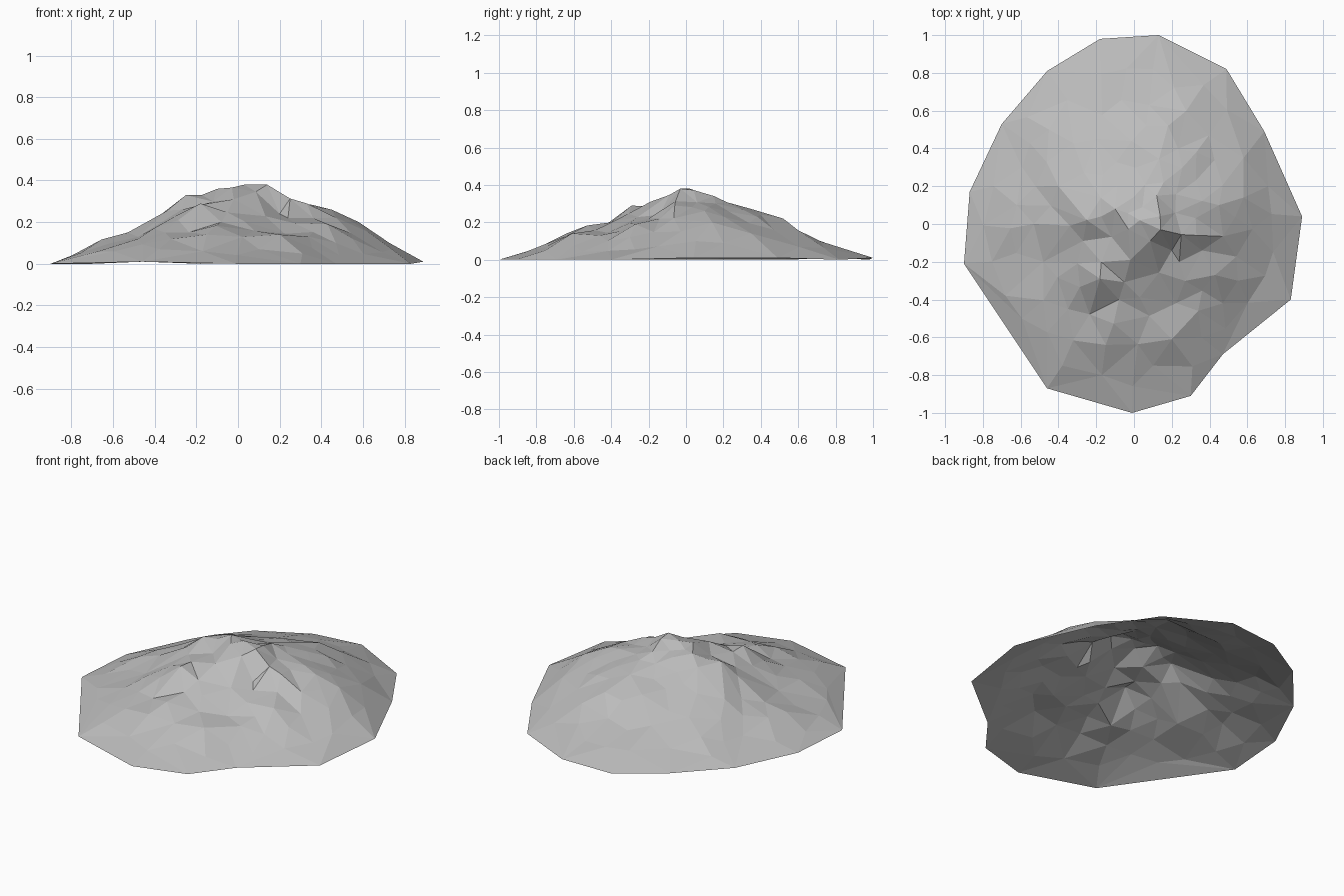
import bpy
import random
from mathutils import Vector
from mathutils.bvhtree import BVHTree
from mathutils.geometry import delaunay_2d_cdt

if "Cube" in bpy.data.objects:
    bpy.data.objects.remove(bpy.data.objects["Cube"], do_unlink=True)

random.seed(7)

# Ground outline, counter-clockwise, in hundredths of a unit
RIM = [(13, 100), (-18, 98), (-46, 81), (-70, 53), (-87, 17), (-90, -21), (-46, -87),
       (-1, -100), (30, -91), (47, -69), (83, -40), (89, 4), (69, 49), (49, 82)]

# Summit, ridges and ledges: x, y, height in hundredths
CRAGS = [(14, -3, 38), (3, 2, 38), (-25, 2, 33), (-10, 8, 36), (33, -6, 29), (36, -14, 22),
         (12, 15, 34), (20, -14, 24), (-2, -19, 31), (-18, -29, 29), (-8, -40, 20),
         (-27, -9, 26), (45, 10, 26), (58, 14, 20), (71, 20, 9), (58, 35, 14),
         (43, -27, 19), (34, -46, 13), (47, -42, 10), (55, -30, 12), (24, -20, 22),
         (-15, -64, 14), (-38, -75, 7), (-17, -80, 6), (20, -61, 14), (10, -75, 7),
         (-53, 0, 15), (-48, -20, 13), (-62, 10, 12), (-40, 20, 21), (18, 52, 22),
         (33, 38, 23), (8, 63, 13), (-20, 45, 18), (-45, 50, 11), (10, 82, 6), (-35, -45, 15)]


def hundredths(values):
    return Vector([v / 100 for v in values])


def triangulate(points):
    """Triangles over the plan of the points, kept inside the rim."""
    plan = [p.to_2d() for p in points]
    result = delaunay_2d_cdt(plan, [], [list(range(len(RIM)))], 1, 0.0001)
    heights = [points[src[0]].z for src in result[3]]
    verts = [Vector((v.x, v.y, h)) for v, h in zip(result[0], heights)]
    return verts, result[2]


# Coarse shape of the mound
points = [hundredths((x, y, random.choice((0, 1)))) for x, y in RIM]
points += [hundredths(c) for c in CRAGS]
coarse = BVHTree.FromPolygons(*triangulate(points))

# Scatter smaller facets over it, denser and rougher near the top
for attempt in range(2500):
    x, y = random.uniform(-0.85, 0.85), random.uniform(-0.95, 0.95)
    hit = coarse.ray_cast(Vector((x, y, 2)), Vector((0, 0, -1)))[0]
    if hit is None or hit.z < 0.035:
        continue
    gap = 0.14 - 0.2 * hit.z
    if all((p.to_2d() - hit.to_2d()).length > gap for p in points):
        rough = 0.016 if y < 0.1 else 0.01
        hit.z += random.uniform(-rough, rough)
        points.append(hit)

# Open, flat-faceted shell
verts, faces = triangulate(points)
mesh = bpy.data.meshes.new("rock_mound")
mesh.from_pydata(verts, [], faces)
mesh.update()
rock = bpy.data.objects.new("rock_mound", mesh)
bpy.context.collection.objects.link(rock)

# Stone colour
stone = bpy.data.materials.new("grey_stone")
stone.use_nodes = True
colour = (0.5, 0.5, 0.5, 1)
stone.diffuse_color = colour
stone.node_tree.nodes["Principled BSDF"].inputs["Base Color"].default_value = colour
mesh.materials.append(stone)
